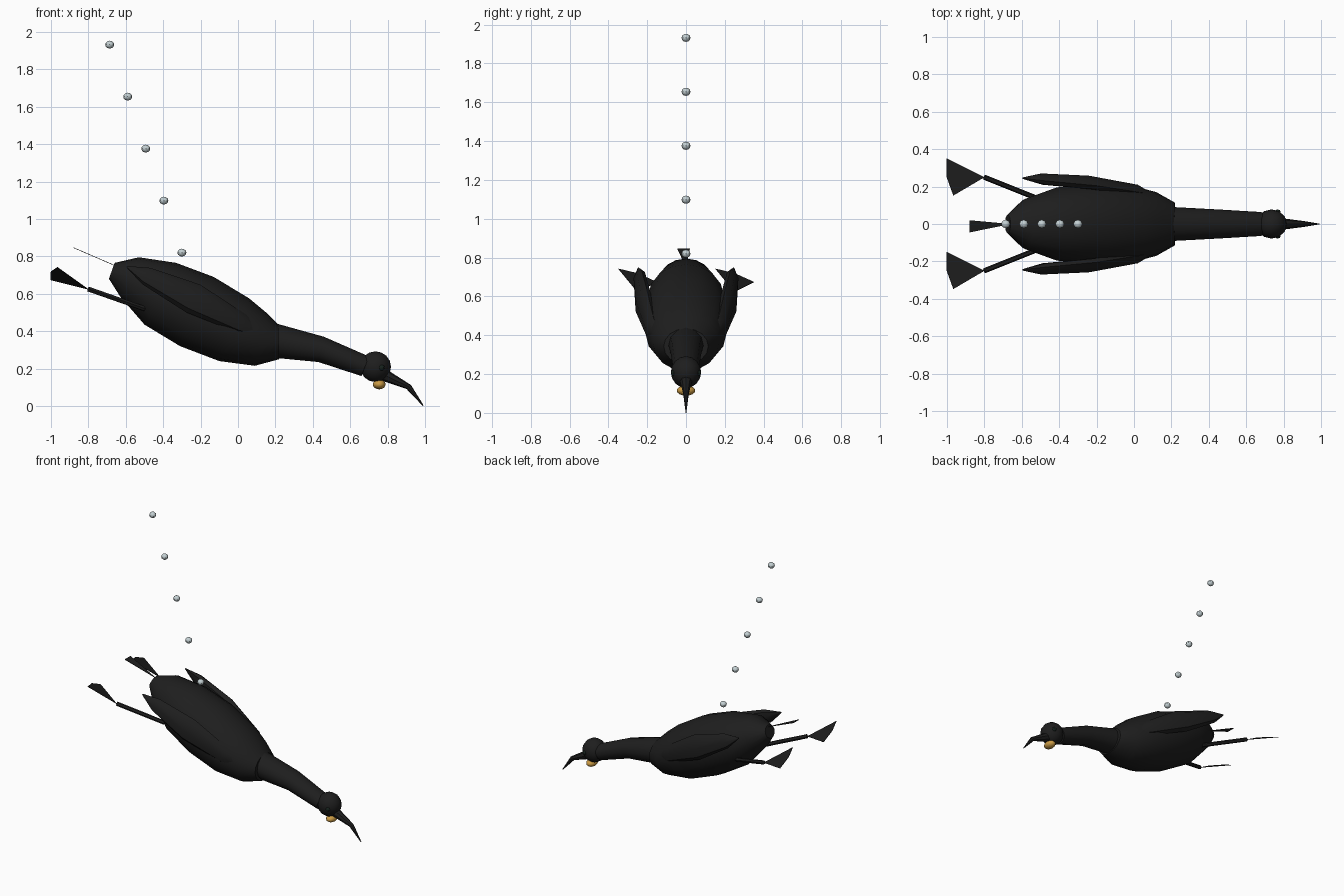
import bpy, bmesh, math
from mathutils import Vector

if "Cube" in bpy.data.objects:
    bpy.data.objects.remove(bpy.data.objects["Cube"])


def material(name, rgb):
    m = bpy.data.materials.new(name)
    m.use_nodes = True
    m.diffuse_color = (*rgb, 1)
    m.node_tree.nodes["Principled BSDF"].inputs["Base Color"].default_value = (*rgb, 1)
    return m


black = material("black plumage", (0.013, 0.013, 0.013))
yellow = material("yellow skin", (0.6, 0.33, 0.06))
eye_dark = material("dark eye", (0.008, 0.016, 0.012))
bubble_grey = material("pale bubble", (0.55, 0.63, 0.65))


def finish(bm, name, mat, angle=40):
    bmesh.ops.recalc_face_normals(bm, faces=bm.faces)
    mesh = bpy.data.meshes.new(name)
    bm.to_mesh(mesh)
    bm.free()
    ob = bpy.data.objects.new(name, mesh)
    bpy.context.collection.objects.link(ob)
    mesh.materials.append(mat)
    if angle:
        bpy.ops.object.select_all(action="DESELECT")
        ob.select_set(True)
        bpy.context.view_layer.objects.active = ob
        bpy.ops.object.shade_smooth_by_angle(angle=math.radians(angle))
    return ob


def loft(name, sections, mat, sides=12):
    """Skin elliptical sections given as centre, half-axis A, half-axis B."""
    bm = bmesh.new()
    rings = []
    for c, a, b in sections:
        rings.append([bm.verts.new(c + a * math.cos(t) + b * math.sin(t))
                      for t in (math.tau * i / sides for i in range(sides))])
    for r, s in zip(rings, rings[1:]):
        for i in range(sides):
            j = (i + 1) % sides
            bm.faces.new((r[i], r[j], s[j], s[i]))
    bm.faces.new(rings[0])
    bm.faces.new(rings[-1])
    return finish(bm, name, mat)


def upright(stations):
    """Sections from top point, bottom point and half width."""
    out = []
    for tx, tz, bx, bz, w in stations:
        top, low = Vector((tx, 0, tz)), Vector((bx, 0, bz))
        out.append(((top + low) / 2, (top - low) / 2, Vector((0, w, 0))))
    return out


def ellipsoid(name, centre, radii, mat, u=12, v=8):
    bm = bmesh.new()
    bmesh.ops.create_uvsphere(bm, u_segments=u, v_segments=v, radius=1)
    bmesh.ops.scale(bm, vec=radii, verts=bm.verts)
    bmesh.ops.translate(bm, vec=centre, verts=bm.verts)
    return finish(bm, name, mat)


def plate(name, points, mat):
    bm = bmesh.new()
    face = bm.faces.new([bm.verts.new(p) for p in points])
    bm.normal_update()
    ext = bmesh.ops.extrude_face_region(bm, geom=[face], use_keep_orig=True)
    moved = [e for e in ext["geom"] if isinstance(e, bmesh.types.BMVert)]
    bmesh.ops.translate(bm, vec=face.normal * 0.003, verts=moved)
    return finish(bm, name, mat, 0)


# Body, neck and beak
loft("body", upright([
    (-0.66, 0.765, -0.69, 0.68, 0.05), (-0.53, 0.795, -0.63, 0.585, 0.135),
    (-0.33, 0.765, -0.5, 0.435, 0.195), (-0.13, 0.69, -0.31, 0.32, 0.218),
    (0.06, 0.575, -0.1, 0.24, 0.208), (0.15, 0.5, 0.09, 0.215, 0.17),
    (0.215, 0.435, 0.22, 0.25, 0.115)]), black, 16)
loft("neck", upright([
    (0.19, 0.445, 0.17, 0.26, 0.092), (0.46, 0.37, 0.43, 0.235, 0.078),
    (0.7, 0.265, 0.66, 0.16, 0.064)]), black)
loft("beak", upright([
    (0.78, 0.205, 0.77, 0.135, 0.033), (0.925, 0.112, 0.9, 0.092, 0.015),
    (0.992, 0.004, 0.988, 0.0, 0.002)]), black, 8)

# Head and throat patch
ellipsoid("head", (0.735, 0, 0.21), (0.083, 0.078, 0.082), black)
ellipsoid("throat_patch", (0.755, 0, 0.115), (0.034, 0.048, 0.026), yellow)

# Tail
plate("tail", [(-0.66, 0, 0.75), (-0.88, -0.045, 0.845), (-0.88, 0.02, 0.845)], black)

for side, label in ((1, "left"), (-1, "right")):
    # Folded wing: centre, half height, half thickness
    sections = []
    for x, y, z, h, t in [(-0.595, 0.245, 0.745, 0.004, 0.004),
                          (-0.49, 0.24, 0.695, 0.05, 0.03),
                          (-0.24, 0.222, 0.575, 0.085, 0.036),
                          (0.02, 0.178, 0.44, 0.055, 0.032),
                          (0.13, 0.135, 0.375, 0.01, 0.01)]:
        across = Vector((0.45, -0.2 * side, 0.87)) * h
        sections.append((Vector((x, y * side, z)), across, Vector((0, side * t, 0))))
    loft(label + "_wing", sections, black, 8)

    ellipsoid(label + "_eye", (0.768, 0.064 * side, 0.205), (0.016, 0.014, 0.016),
              eye_dark, 8, 6)

    # Leg and webbed foot
    hip, ankle = Vector((-0.5, 0.13 * side, 0.52)), Vector((-0.8, 0.25 * side, 0.625))
    axis = (ankle - hip).normalized()
    a = axis.cross(Vector((0, 0, 1))).normalized() * 0.014
    b = axis.cross(a)
    loft(label + "_leg", [(hip, a, b), (ankle, a, b)], black, 6)
    toes = [(-0.2, 0.1, 0.05), (-0.2, 0, 0.095), (-0.165, -0.097, 0.118)]
    plate(label + "_foot", [ankle] + [ankle + Vector(t) for t in toes], black)

# Rising bubbles
for i in range(5):
    ellipsoid(f"bubble_{i + 1}", (-0.3 - 0.0965 * i, 0, 0.82 + 0.278 * i),
              (0.024, 0.023, 0.021), bubble_grey, 8, 6)
